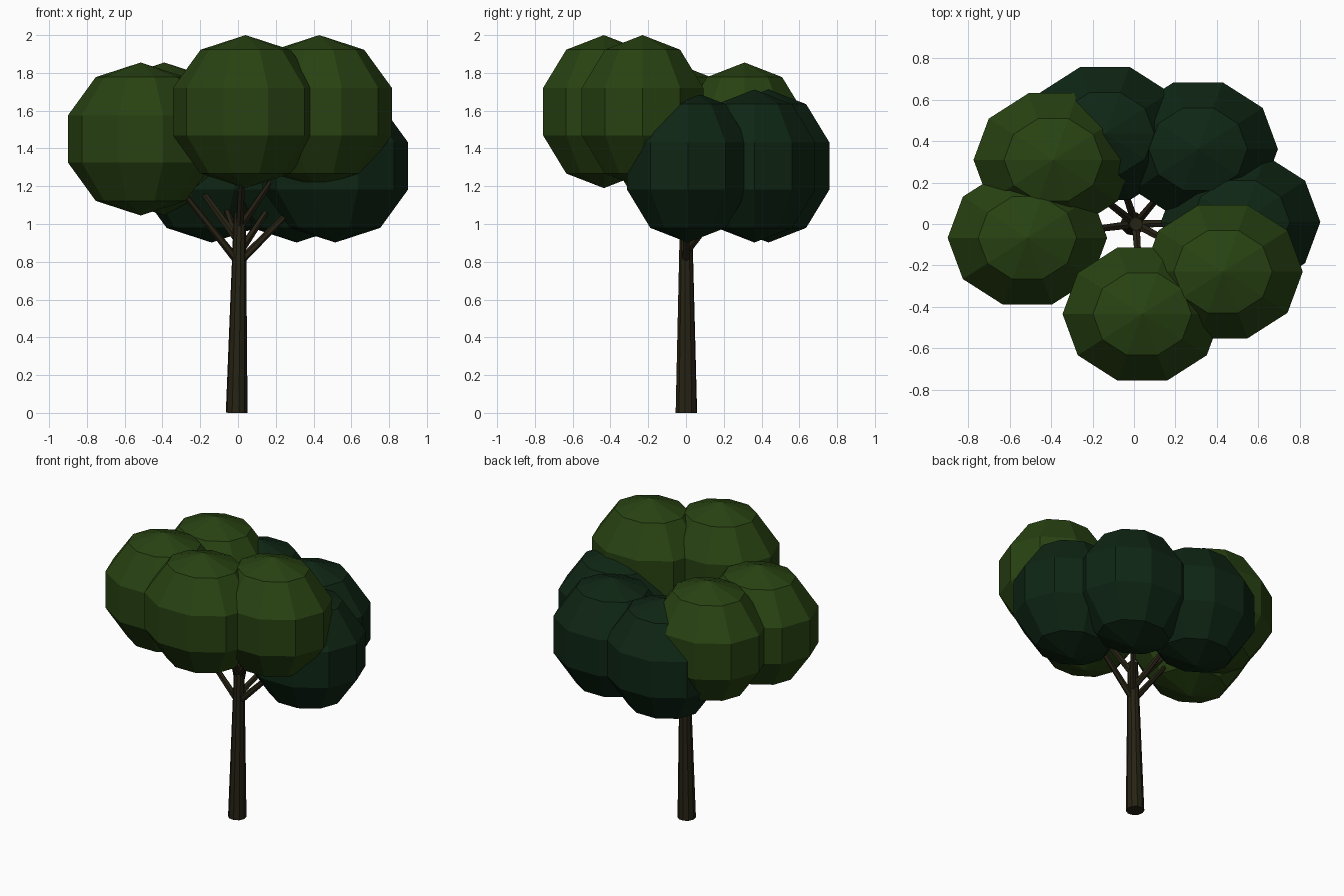
import bpy, bmesh, math
from mathutils import Vector

if "Cube" in bpy.data.objects:
    bpy.data.objects.remove(bpy.data.objects["Cube"])


def material(name, rgb):
    m = bpy.data.materials.new(name)
    m.diffuse_color = (*rgb, 1)
    m.use_nodes = True
    m.node_tree.nodes["Principled BSDF"].inputs["Base Color"].default_value = m.diffuse_color
    return m


LIGHT = material("light leaf green", (0.021, 0.055, 0.006))
DARK = material("dark leaf green", (0.0045, 0.019, 0.007))
BARK = material("bark brown", (0.020, 0.016, 0.007))


def add_object(name, bm, mat):
    bmesh.ops.recalc_face_normals(bm, faces=bm.faces)
    me = bpy.data.meshes.new(name)
    bm.to_mesh(me)
    bm.free()
    me.materials.append(mat)
    ob = bpy.data.objects.new(name, me)
    bpy.context.collection.objects.link(ob)
    return ob


def leaf_clump(name, centre, mat, radii=(0.405, 0.356, 0.405)):
    # ten-sided faceted ellipsoid: half-circle profile spun around z
    bm = bmesh.new()
    pts = [bm.verts.new((math.sin(i * math.pi / 5), 0, math.cos(i * math.pi / 5)))
           for i in range(6)]
    edges = [bm.edges.new(p) for p in zip(pts, pts[1:])]
    bmesh.ops.spin(bm, geom=pts + edges, cent=(0, 0, 0), axis=(0, 0, 1),
                   angle=math.tau, steps=10)
    bmesh.ops.remove_doubles(bm, verts=bm.verts, dist=1e-4)
    for v in bm.verts:
        v.co = Vector(v.co[k] * radii[k] + centre[k] for k in range(3))
    return add_object(name, bm, mat)


def limb(name, a, b, r1, r2, sides):
    # tapered cylinder from a to b
    a, b = Vector(a), Vector(b)
    bm = bmesh.new()
    bmesh.ops.create_cone(bm, cap_ends=True, segments=sides, radius1=r1,
                          radius2=r2, depth=(b - a).length)
    rot = (b - a).to_track_quat('Z', 'Y')
    for v in bm.verts:
        v.co = rot @ v.co + (a + b) / 2
    return add_object(name, bm, BARK)


# Trunk, leaning very slightly
limb("trunk", (-0.007, 0.002, 0), (0.01, 0, 1.06), 0.058, 0.032, 10)

# Leaf clumps, each with the height at which its branch leaves the trunk
clumps = [
    ("front", (0.04, -0.435, 1.595), LIGHT, 0.98),
    ("front_right", (0.43, -0.23, 1.595), LIGHT, 0.98),
    ("left", (-0.515, -0.067, 1.45), LIGHT, 0.79),
    ("back_left", (-0.39, 0.31, 1.45), LIGHT, 0.90),
    ("back", (-0.14, 0.437, 1.307), DARK, 0.88),
    ("back_right", (0.31, 0.362, 1.307), DARK, 0.85),
    ("right", (0.515, 0.01, 1.307), DARK, 0.80),
]
for side, centre, mat, start in clumps:
    leaf_clump("leaf_clump_" + side, centre, mat)
    base = Vector((0.008, 0, start))
    tip = base.lerp(Vector(centre), 0.75)
    limb("branch_" + side, base, tip, 0.022, 0.013, 6)
